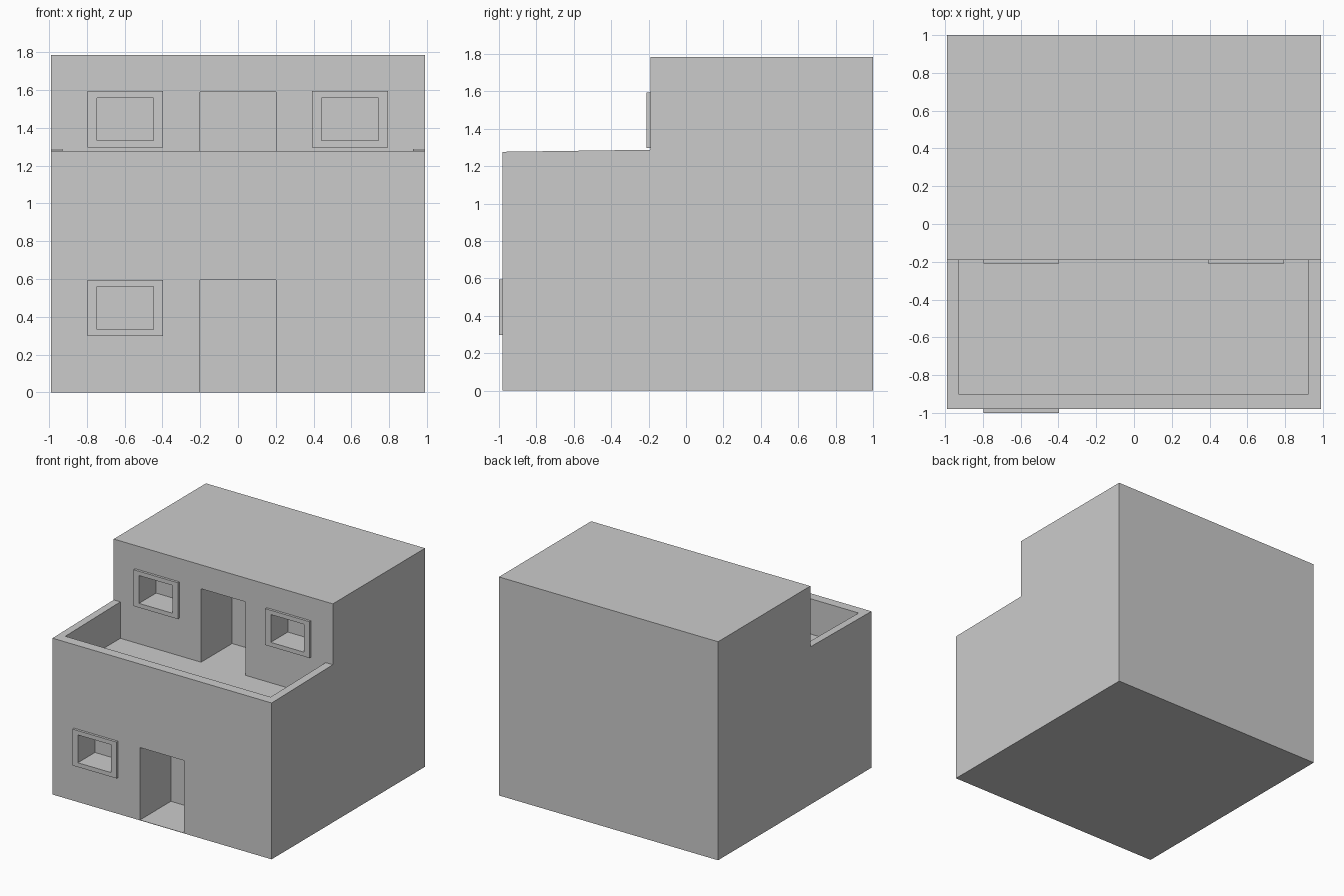
import bpy, bmesh

if "Cube" in bpy.data.objects:
    bpy.data.objects.remove(bpy.data.objects["Cube"])


def prism(name, profile, x0, x1):
    """Extrude a (y, z) profile along x."""
    bm = bmesh.new()
    face = bm.faces.new([bm.verts.new((x0, y, z)) for y, z in profile])
    ext = bmesh.ops.extrude_face_region(bm, geom=[face])
    verts = [v for v in ext["geom"] if isinstance(v, bmesh.types.BMVert)]
    bmesh.ops.translate(bm, verts=verts, vec=(x1 - x0, 0, 0))
    bmesh.ops.recalc_face_normals(bm, faces=bm.faces)
    mesh = bpy.data.meshes.new(name)
    bm.to_mesh(mesh)
    bm.free()
    obj = bpy.data.objects.new(name, mesh)
    bpy.context.collection.objects.link(obj)
    return obj


def box(name, x0, x1, y0, y1, z0, z1):
    return prism(name, [(y0, z0), (y1, z0), (y1, z1), (y0, z1)], x0, x1)


def cut(x0, x1, y0, y1, z0, z1, *targets):
    """Subtract a box from every target, then discard the cutter."""
    cutter = box("cutter", x0, x1, y0, y1, z0, z1)
    cutter.hide_render = True
    for obj in targets:
        mod = obj.modifiers.new("cut", "BOOLEAN")
        mod.operation = "DIFFERENCE"
        mod.solver = "EXACT"
        mod.object = cutter
        bpy.context.view_layer.objects.active = obj
        bpy.ops.object.modifier_apply(modifier=mod.name)
    bpy.data.objects.remove(cutter)


FRONT, UPPER, FLOOR = -0.98, -0.19, 0.99

# Stepped house body
house = prism("house_body", [(FRONT, 0), (1, 0), (1, 1.785), (UPPER, 1.785),
                             (UPPER, 1.288), (FRONT, 1.277)], -0.99, 0.99)

# Sunken terrace behind the parapet
cut(-0.93, 0.925, -0.90, UPPER, FLOOR, 1.5, house)

# Door recesses, lower one keeps a thin floor
cut(-0.2, 0.2, -1.2, FRONT + 0.4, 0.003, 0.595, house)
cut(-0.2, 0.2, -0.5, UPPER + 0.4, FLOOR, 1.59, house)

# Raised window frames with recessed openings
for name, x, wall, z in [("lower_window_frame", -0.797, FRONT, 0.297),
                         ("upper_left_window_frame", -0.797, UPPER, 1.297),
                         ("upper_right_window_frame", 0.393, UPPER, 1.297)]:
    frame = box(name, x, x + 0.4, wall - 0.02, wall, z, z + 0.297)
    cut(x + 0.05, x + 0.35, wall - 0.1, wall + 0.2, z + 0.035, z + 0.262,
        house, frame)
